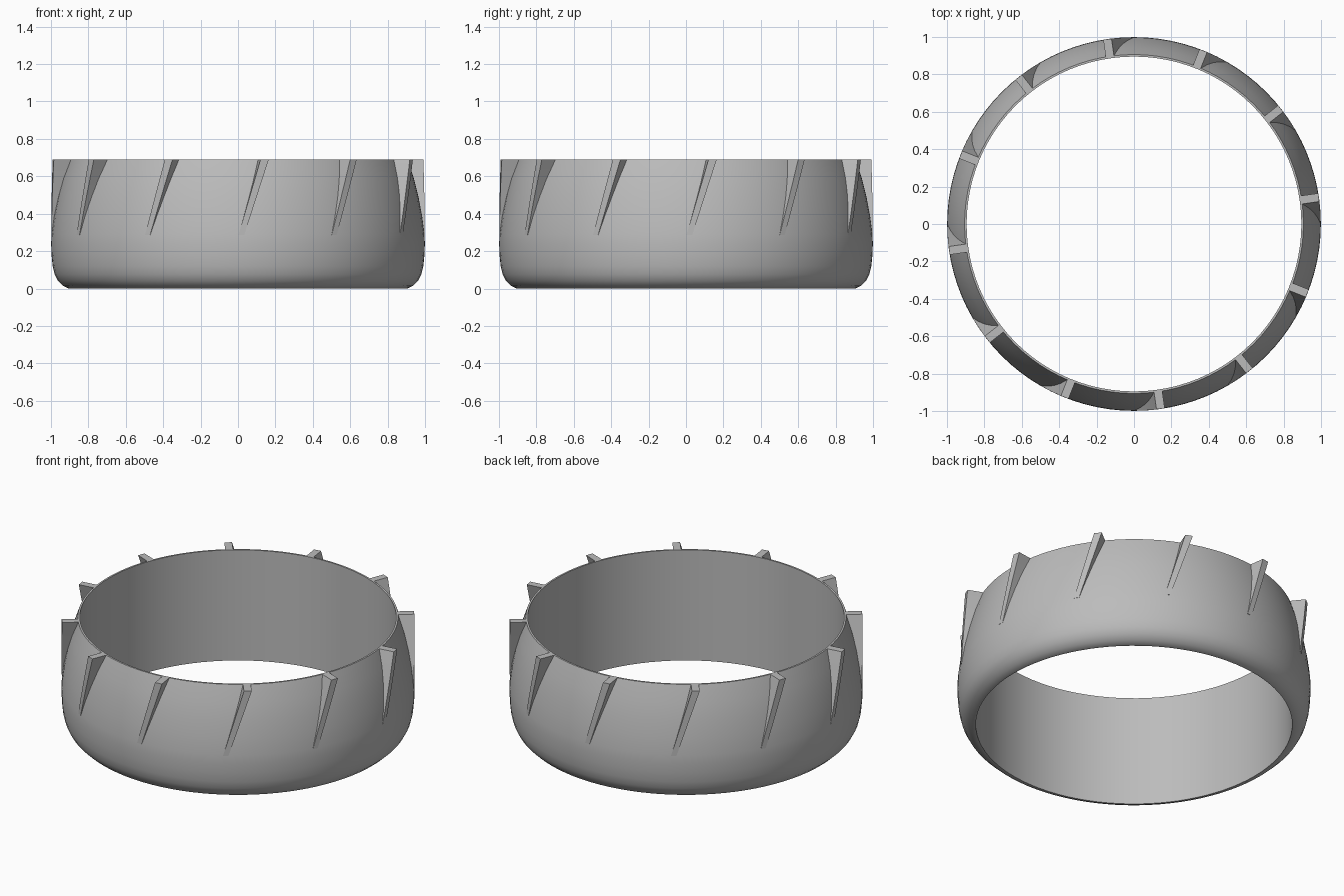
import bpy, bmesh
from math import cos, sin, radians, tau

if "Cube" in bpy.data.objects:
    bpy.data.objects.remove(bpy.data.objects["Cube"])

grey = bpy.data.materials.new("plain grey")
grey.use_nodes = True
colour = (0.5, 0.5, 0.5, 1)
grey.diffuse_color = colour
grey.node_tree.nodes["Principled BSDF"].inputs["Base Color"].default_value = colour


def finish(bm, name, angle):
    bmesh.ops.recalc_face_normals(bm, faces=bm.faces)
    mesh = bpy.data.meshes.new(name)
    bm.to_mesh(mesh)
    bm.free()
    obj = bpy.data.objects.new(name, mesh)
    bpy.context.collection.objects.link(obj)
    mesh.materials.append(grey)
    bpy.ops.object.select_all(action='DESELECT')
    obj.select_set(True)
    bpy.context.view_layer.objects.active = obj
    bpy.ops.object.shade_smooth_by_angle(angle=radians(angle))
    return obj


def skin(bm, loops, closed):
    """Bridge successive vertex loops with quads."""
    pairs = list(zip(loops, loops[1:]))
    if closed:
        pairs.append((loops[-1], loops[0]))
    for a, b in pairs:
        for i in range(len(a)):
            j = (i + 1) % len(a)
            bm.faces.new((a[i], a[j], b[j], b[i]))


# Ring body: closed wall profile (radius, height) turned about z
HEIGHT = 0.69
SEGMENTS = 96
profile = [(0.895, 0), (0.905, 0), (0.935, 0.014), (0.962, 0.04), (0.98, 0.075),
           (0.991, 0.12), (0.997, 0.18), (0.999, 0.24), (0.997, 0.29),
           (0.984, 0.39), (0.965, 0.49), (0.94, 0.59), (0.906, HEIGHT), (0.895, HEIGHT)]
bm = bmesh.new()
rings = [[bm.verts.new((r * cos(tau * s / SEGMENTS), r * sin(tau * s / SEGMENTS), z))
          for r, z in profile] for s in range(SEGMENTS)]
skin(bm, rings, True)
finish(bm, "ring_body", 30)

# Slanted fins: twisted plates rooted in the wall, reaching the full radius
FINS = 12
STEPS = 8
BASE = 0.285
WIDTH = 0.044


def fin(index):
    bm = bmesh.new()
    loops = []
    for k in range(STEPS + 1):
        t = k / STEPS
        a = radians(360 * index / FINS + 1.0 + 7.2 * t)
        z = BASE + (HEIGHT - BASE) * t
        w = WIDTH / 2 * (0.7 + 0.3 * t)
        loops.append([bm.verts.new((r * cos(a) - s * sin(a), r * sin(a) + s * cos(a), z))
                      for r, s in ((0.9, -w), (0.998, -w), (0.998, w), (0.9, w))])
    skin(bm, loops, False)
    bm.faces.new(loops[0])
    bm.faces.new(loops[-1])
    finish(bm, f"fin_{index + 1}", 30)


for n in range(FINS):
    fin(n)
